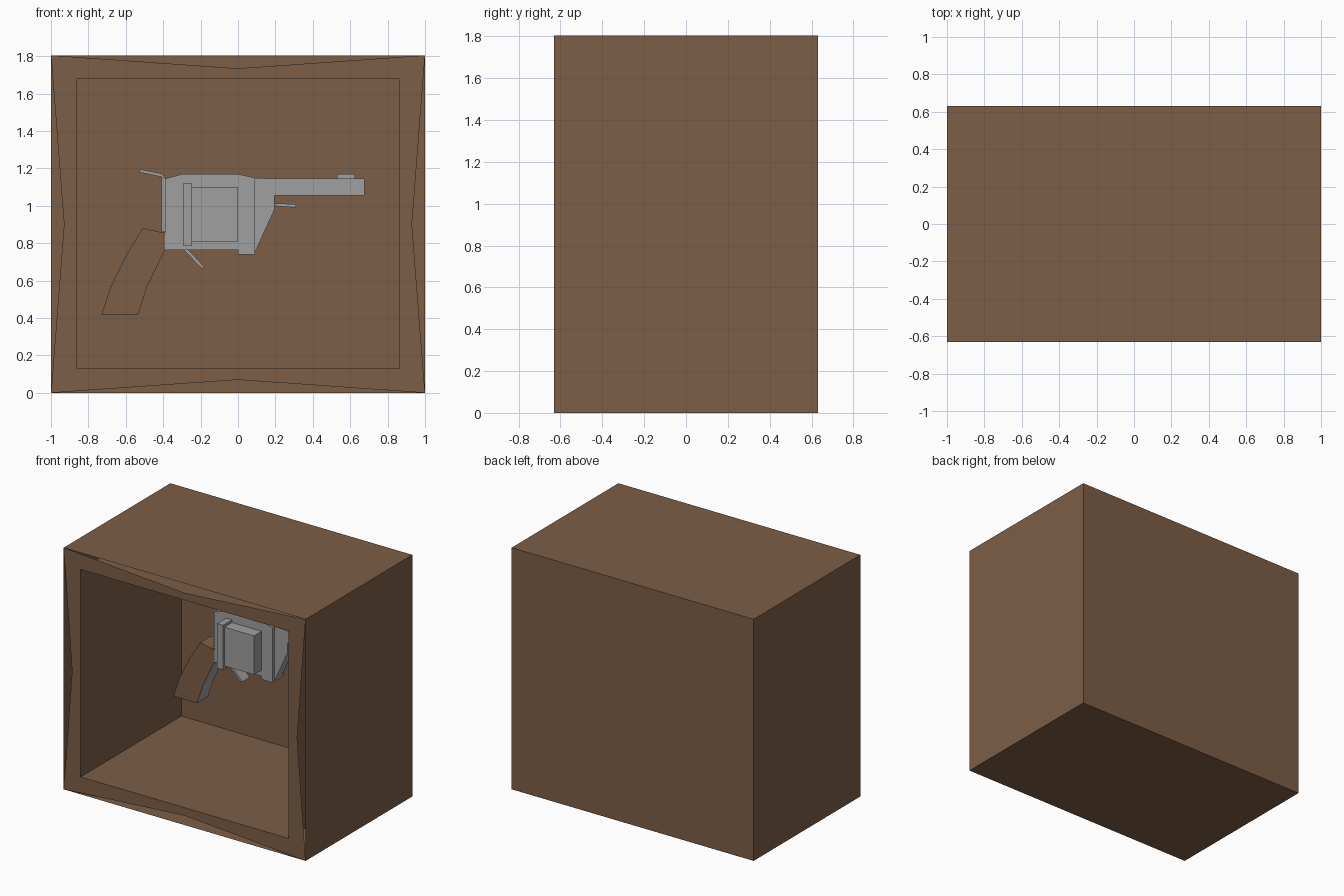
import bpy
import bmesh
from mathutils import Vector

cube = bpy.data.objects.get("Cube")
if cube:
    bpy.data.objects.remove(cube, do_unlink=True)


def material(name, rgb):
    m = bpy.data.materials.new(name)
    m.use_nodes = True
    m.diffuse_color = (*rgb, 1)
    m.node_tree.nodes["Principled BSDF"].inputs["Base Color"].default_value = (*rgb, 1)
    return m


WOOD = material("brown wood", (0.205, 0.112, 0.062))
STEEL = material("grey steel", (0.35, 0.35, 0.35))


def finish(name, bm, *mats):
    mesh = bpy.data.meshes.new(name)
    bm.to_mesh(mesh)
    bm.free()
    for m in mats:
        mesh.materials.append(m)
    ob = bpy.data.objects.new(name, mesh)
    bpy.context.collection.objects.link(ob)
    return ob


def prism(name, profile, y0, y1, *mats):
    """Extrude an x-z outline from y0 (front) to y1 (back)."""
    bm = bmesh.new()
    face = bm.faces.new([bm.verts.new((x, y0, z)) for x, z in profile])
    ext = bmesh.ops.extrude_face_region(bm, geom=[face])
    moved = [g for g in ext["geom"] if isinstance(g, bmesh.types.BMVert)]
    bmesh.ops.translate(bm, verts=moved, vec=(0, y1 - y0, 0))
    bmesh.ops.recalc_face_normals(bm, faces=bm.faces)
    return finish(name, bm, *mats)


def rect(x0, x1, z0, z1):
    return [(x0, z0), (x1, z0), (x1, z1), (x0, z1)]


def open_box(name, x0, x1, z0, z1, y0, y1, inward):
    """Thin box shell without its front face."""
    ob = prism(name, rect(x0, x1, z0, z1), y0, y1, WOOD)
    bm = bmesh.new()
    bm.from_mesh(ob.data)
    front = [f for f in bm.faces if f.normal.y < -0.9]
    bmesh.ops.delete(bm, geom=front, context="FACES")
    if inward:
        bmesh.ops.reverse_faces(bm, faces=bm.faces)
    bm.to_mesh(ob.data)
    bm.free()
    return ob


# Display case: outer shell, inner lining and front frame
FRONT, BACK, HEIGHT = -0.63, 0.63, 1.805
open_box("case_shell", -1, 1, 0, HEIGHT, FRONT, BACK, False)
open_box("case_lining", -0.86, 0.86, 0.13, 1.68, FRONT, 0.56, True)

# Each frame side dips inward at its middle, leaving a narrow gap to the shell
outer = rect(-1, 1, 0, HEIGHT)
middle = [(0, 0.07), (0.93, 0.9), (0, 1.735), (-0.93, 0.9)]
inner = rect(-0.86, 0.86, 0.13, 1.68)
bm = bmesh.new()
rings = [[bm.verts.new((x, FRONT, z)) for x, z in r] for r in (outer, middle, inner)]
for i in range(4):
    j = (i + 1) % 4
    o, m, n = rings
    bm.faces.new((o[i], m[i], n[i]))
    bm.faces.new((m[i], n[j], n[i]))
    bm.faces.new((m[i], o[j], n[j]))
for f in bm.faces:
    f.normal_update()
    if f.normal.y > 0:
        f.normal_flip()
finish("case_front_frame", bm, WOOD)

# Revolver frame, with the rounded-off top corners
prism("revolver_frame", [(-0.39, 0.765), (0, 0.765), (0, 0.74), (0.09, 0.74),
                         (0.09, 1.15), (0, 1.17), (-0.3, 1.17), (-0.39, 1.145)],
      0.28, 0.41, STEEL)
prism("frame_back_plate", rect(-0.41, -0.385, 0.86, 1.155), 0.29, 0.40, STEEL)

# Drum and its rear ring stick out on both sides of the frame
prism("drum", rect(-0.25, 0, 0.81, 1.10), 0.19, 0.50, STEEL)
prism("drum_ring", rect(-0.295, -0.245, 0.785, 1.12), 0.175, 0.515, STEEL)

# Barrel, its tapered root, sight and ejector rod
prism("barrel_root", [(0.09, 0.75), (0.195, 0.98), (0.195, 1.145), (0.09, 1.15)],
      0.305, 0.385, STEEL)
prism("barrel", rect(0.19, 0.675, 1.055, 1.145), 0.30, 0.39, STEEL)
prism("sight", rect(0.53, 0.625, 1.145, 1.17), 0.335, 0.355, STEEL)
prism("ejector_rod", [(0.19, 1.0), (0.31, 0.99), (0.31, 1.01), (0.19, 1.013)],
      0.33, 0.36, STEEL)

# Hammer and trigger
prism("hammer", [(-0.53, 1.18), (-0.41, 1.155), (-0.39, 1.135), (-0.39, 1.16),
                 (-0.41, 1.173), (-0.52, 1.195)], 0.315, 0.375, STEEL)
prism("trigger", [(-0.295, 0.77), (-0.195, 0.665), (-0.175, 0.668), (-0.27, 0.77)],
      0.30, 0.39, STEEL)

# Grip: wood, with a steel strap on the side below the trigger
grip = prism("grip", [(-0.73, 0.42), (-0.535, 0.42), (-0.485, 0.57), (-0.39, 0.765),
                      (-0.39, 0.855), (-0.51, 0.88), (-0.59, 0.75), (-0.68, 0.57)],
             0.28, 0.41, WOOD, STEEL)
for p in grip.data.polygons:
    if p.normal.dot(Vector((1, 0, 0))) > 0.7:
        p.material_index = 1
